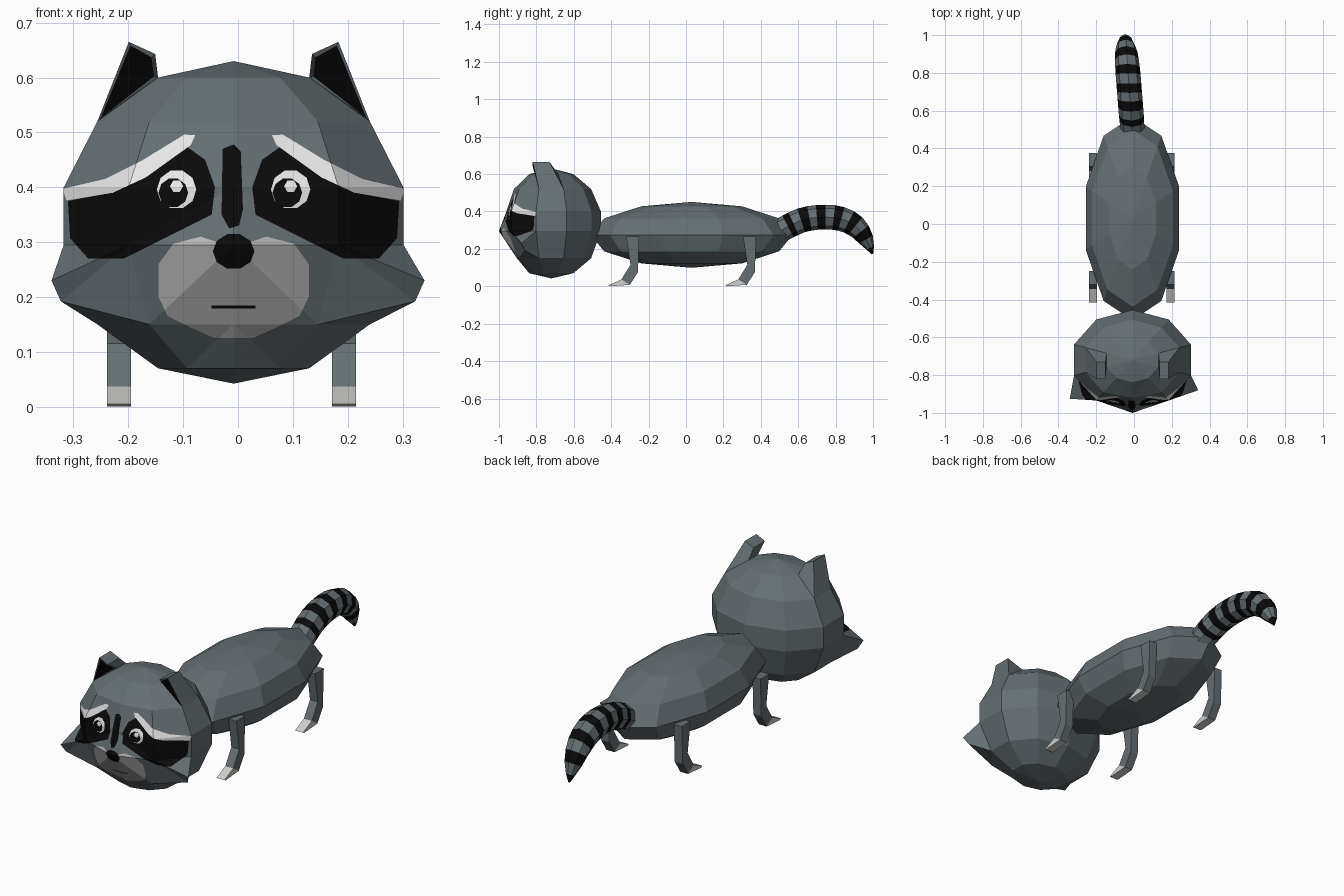
import bpy, bmesh, math
from mathutils import Vector

if "Cube" in bpy.data.objects:
    bpy.data.objects.remove(bpy.data.objects["Cube"])

CX = -0.008            # animal's mid-line
FUR, BLACK, MUZZLE, WHITE, PAW = range(5)


def material(name, rgb):
    m = bpy.data.materials.new(name)
    m.diffuse_color = (*rgb, 1)
    m.use_nodes = True
    m.node_tree.nodes["Principled BSDF"].inputs["Base Color"].default_value = m.diffuse_color
    return m


MATS = [material("grey_fur", (0.13, 0.158, 0.17)),
        material("black", (0.003, 0.003, 0.003)),
        material("muzzle_grey", (0.47, 0.47, 0.47)),
        material("white", (0.85, 0.85, 0.85)),
        material("paw_grey", (0.62, 0.62, 0.60))]


def finish(name, bm):
    bmesh.ops.remove_doubles(bm, verts=bm.verts, dist=0.0002)
    bmesh.ops.recalc_face_normals(bm, faces=bm.faces)
    mesh = bpy.data.meshes.new(name)
    bm.to_mesh(mesh)
    bm.free()
    for m in MATS:
        mesh.materials.append(m)
    ob = bpy.data.objects.new(name, mesh)
    bpy.context.collection.objects.link(ob)
    return ob


def loft(bm, rings, mats=None, caps=False):
    """Join closed rings of points; returns the vertex and face grids."""
    vs = [[bm.verts.new(p) for p in r] for r in rings]
    n = len(vs[0])
    fs = []
    for i in range(len(vs) - 1):
        row = []
        for j in range(n):
            k = (j + 1) % n
            f = bm.faces.new((vs[i][j], vs[i][k], vs[i + 1][k], vs[i + 1][j]))
            f.material_index = mats[i] if mats else FUR
            row.append(f)
        fs.append(row)
    if caps:
        bm.faces.new(vs[0])
        bm.faces.new(vs[-1]).material_index = mats[-1] if mats else FUR
    return vs, fs


def ball_rings(cy, rx, ry, profile, n=10):
    """Rings of an ellipsoid from (z, radius factor); point 0 faces front."""
    return [[(CX + rx * s * math.sin(j * math.tau / n),
              cy - ry * s * math.cos(j * math.tau / n), z) for j in range(n)]
            for z, s in profile]


# ---- body
bm = bmesh.new()
loft(bm, ball_rings(0.03, 0.26, 0.54,
                    [(0.275 + 0.176 * math.cos(i * math.pi / 6), math.sin(i * math.pi / 6))
                     for i in range(7)]))
finish("body", bm)

# ---- head
bm = bmesh.new()
zs = (0.63, 0.60, 0.52, 0.40, 0.295, 0.15, 0.07, 0.042)
hv, hf = loft(bm, ball_rings(-0.72, 0.334, 0.272,
                             [(z, math.sin(i * math.pi / 7)) for i, z in enumerate(zs)]))
hv[3][0].co.y, hv[4][0].co.y = -0.96, -1.0      # snout
hv[2][0].co.y, hv[5][0].co.y = -0.92, -0.905


def horn(row, col, tip):
    """Pull one face of the head out to four tip points."""
    k = (col + 1) % 10
    base = [hv[row][col], hv[row][k], hv[row + 1][k], hv[row + 1][col]]
    bm.faces.remove(hf[row][col])
    new = [bm.verts.new(p) for p in tip]
    sides = [bm.faces.new((base[i], base[(i + 1) % 4], new[(i + 1) % 4], new[i])) for i in range(4)]
    bm.faces.new(new)
    return sides


ear_fronts = []
for s in (1, -1):
    # ear: columns run front to back on the right, back to front on the left
    tip = [(CX + s * x, y, z) for x, y, z in ((0.143, -0.82, 0.643), (0.143, -0.73, 0.643),
                                              (0.191, -0.73, 0.665), (0.191, -0.82, 0.665))]
    if s < 0:
        tip = [tip[1], tip[0], tip[3], tip[2]]
    sides = horn(1, 2 if s > 0 else 7, tip)
    ear_fronts.append(sides[3] if s > 0 else sides[1])
    # cheek tuft
    yc = -0.88 if s > 0 else -0.925
    top, low = (s * 0.34, yc, 0.23), (s * 0.323, yc + 0.02, 0.192)
    horn(4, 1 if s > 0 else 8, [top, top, low, low])

bmesh.ops.remove_doubles(bm, verts=bm.verts, dist=0.0002)
bmesh.ops.recalc_face_normals(bm, faces=bm.faces)
ear_fronts = [f for f in ear_fronts if f.is_valid]
bmesh.ops.inset_individual(bm, faces=ear_fronts, thickness=0.009)
for f in ear_fronts:
    f.material_index = BLACK

# face markings, as outlines in (x from mid-line, z)
MASK = [(.087, .475), (.052, .45), (.034, .40), (.04, .35), (.09, .325), (.14, .30), (.2, .27),
        (.265, .27), (.298, .307), (.302, .375), (.22, .39), (.155, .43)]
BROW = [(.07, .495), (.078, .477), (.16, .418), (.22, .39), (.305, .376), (.312, .397),
        (.235, .415), (.165, .45), (.09, .496)]
STRIPE = [(-.02, .47), (0, .478), (.013, .465), (.017, .36), (.01, .33), (-.008, .325), (-.022, .35)]
HALF = [(.03, .30), (.06, .31), (.11, .297), (.137, .26), (.137, .2), (.12, .165), (.08, .145), (.035, .125)]
MOUTH = [(-.04, .184), (.04, .184), (.04, .179), (-.04, .179)]


def oval(x, z, rx, rz, n=10):
    return [(x + rx * math.cos(i * math.tau / n), z + rz * math.sin(i * math.tau / n)) for i in range(n)]


def flip(poly):
    return [(-x, z) for x, z in reversed(poly)]


marks = [(BLACK, MASK), (BLACK, flip(MASK)), (WHITE, BROW), (WHITE, flip(BROW)), (BLACK, STRIPE),
         (MUZZLE, HALF + flip(HALF)), (BLACK, oval(0, .283, .038, .033)), (BLACK, MOUTH)]
for x in (0.104, -0.104):
    marks += [(WHITE, oval(x, .396, .036, .036)), (BLACK, oval(x - .006, .39, .027, .027)),
              (WHITE, oval(x, .402, .012, .012, 6))]


def in_face(f):
    c = f.calc_center_median()
    return f.normal.y < -0.15 and c.y < -0.74 and 0.05 < c.z < 0.58


bm.normal_update()
bmesh.ops.triangulate(bm, faces=[f for f in bm.faces if in_face(f)])
bm.normal_update()

# cut each outline edge into the faces it passes
for _, poly in marks:
    for (x0, z0), (x1, z1) in zip(poly, poly[1:] + poly[:1]):
        if abs(x1 - x0) + abs(z1 - z0) < 1e-5:
            continue
        lo = (min(x0, x1) + CX - .001, min(z0, z1) - .001)
        hi = (max(x0, x1) + CX + .001, max(z0, z1) + .001)
        hit = []
        for f in bm.faces:
            xs = [v.co.x for v in f.verts]
            zz = [v.co.z for v in f.verts]
            if (max(xs) > lo[0] and min(xs) < hi[0] and max(zz) > lo[1] and min(zz) < hi[1]
                    and in_face(f)):
                hit.append(f)
        geom = hit + list({e for f in hit for e in f.edges}) + list({v for f in hit for v in f.verts})
        if hit:
            bmesh.ops.bisect_plane(bm, geom=geom, dist=1e-5, plane_co=Vector((x0 + CX, 0, z0)),
                                   plane_no=Vector((z1 - z0, 0, x0 - x1)))
            bm.normal_update()


def inside(x, z, poly):
    odd = False
    for (x0, z0), (x1, z1) in zip(poly, poly[1:] + poly[:1]):
        if (z0 > z) != (z1 > z) and x < x0 + (z - z0) * (x1 - x0) / (z1 - z0):
            odd = not odd
    return odd


for f in bm.faces:
    if in_face(f):
        c = f.calc_center_median()
        for mat, poly in marks:
            if inside(c.x - CX, c.z, poly):
                f.material_index = mat
finish("head", bm)

# ---- legs: (front y, front z, back y, back z) down to the toes
LEG = [(-.32, .265, -.25, .265), (-.297, .115, -.257, .075), (-.345, .037, -.30, .008), (-.415, .005, -.405, 0)]
for name, dy in (("front", 0), ("rear", 0.625)):
    for side, s in (("left", -1), ("right", 1)):
        bm = bmesh.new()
        a, b = -0.012 + s * 0.183, -0.012 + s * 0.227
        loft(bm, [[(a, fy + dy, fz), (b, fy + dy, fz), (b, by + dy, bz), (a, by + dy, bz)]
                  for fy, fz, by, bz in LEG], mats=[FUR, FUR, PAW], caps=True)
        finish(f"{name}_{side}_leg", bm)

# ---- ringed tail: (y, z, radius) along its middle
TAIL = [(.50, .295, .064), (.545, .32, .065), (.575, .335, .066), (.615, .352, .066), (.66, .363, .066),
        (.70, .368, .066), (.745, .37, .066), (.79, .368, .066), (.83, .36, .065), (.87, .345, .063),
        (.905, .322, .06), (.935, .292, .053), (.962, .25, .042), (.985, .205, .022), (.997, .172, .004)]
rings = []
for i, (y, z, r) in enumerate(TAIL):
    p, q = TAIL[max(i - 1, 0)], TAIL[min(i + 1, len(TAIL) - 1)]
    t = Vector((0, q[0] - p[0], q[1] - p[1])).normalized()
    up = Vector((0, -t.z, t.y))
    c = Vector((CX - 0.08 * (y - 0.5), y, z))
    rings.append([c + Vector((r * math.cos(k * math.tau / 8), 0, 0)) + up * (r * math.sin(k * math.tau / 8))
                  for k in range(8)])
bm = bmesh.new()
loft(bm, rings, mats=[BLACK if i % 2 else FUR for i in range(len(rings) - 1)], caps=True)
finish("tail", bm)
